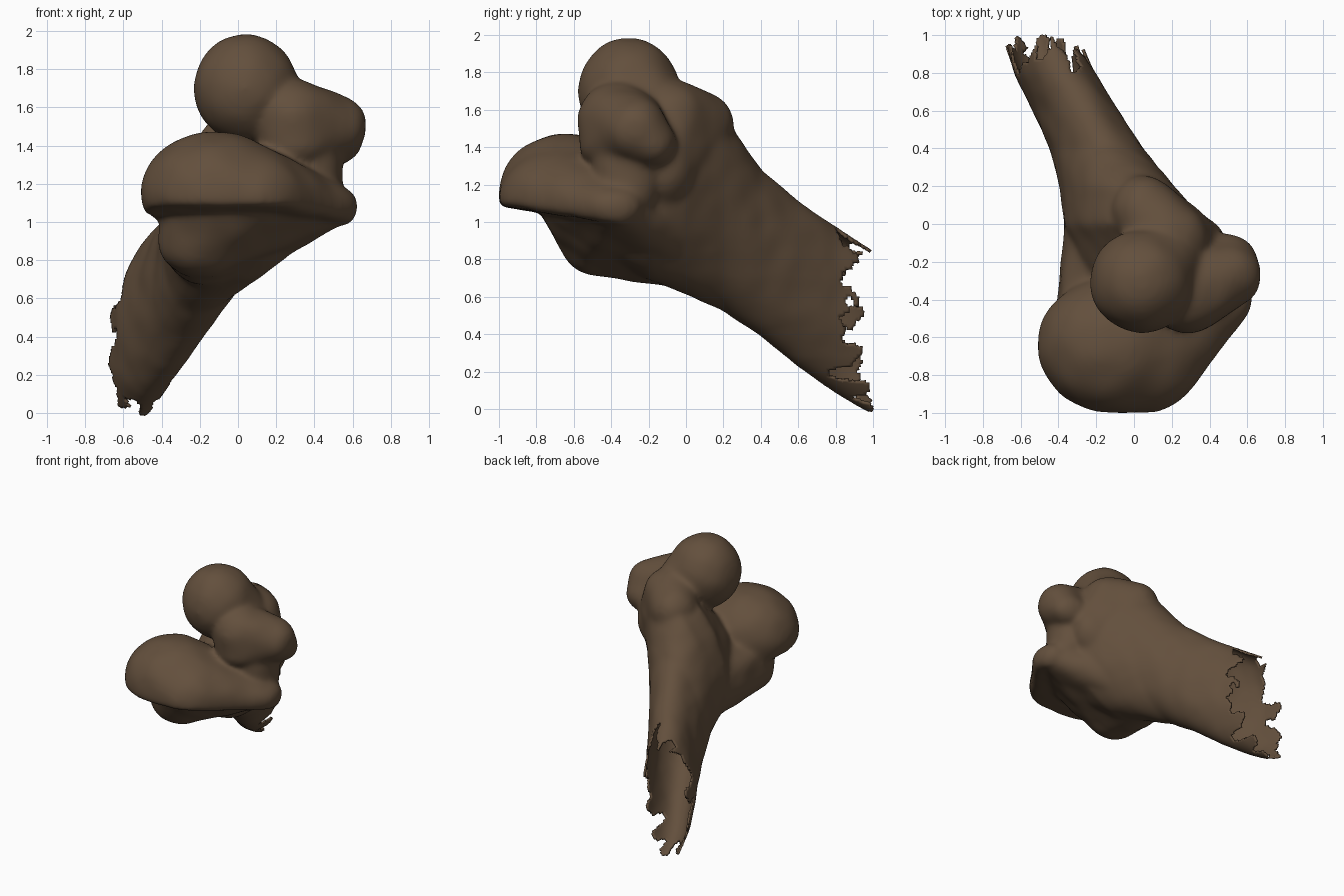
import bpy
import bmesh
from math import sin, cos, atan2, pi, exp
from mathutils import Matrix, noise

default_cube = bpy.data.objects.get("Cube")
if default_cube:
    bpy.data.objects.remove(default_cube, do_unlink=True)

bone_brown = bpy.data.materials.new("bone_brown")
bone_colour = (0.125, 0.079, 0.046, 1)
bone_brown.use_nodes = True
bone_brown.diffuse_color = bone_colour
shader = next(n for n in bone_brown.node_tree.nodes if n.type == "BSDF_PRINCIPLED")
shader.inputs["Base Color"].default_value = bone_colour
shader.inputs["Roughness"].default_value = 0.8

# Shaft sections along y: y, centre x, radius x, centre z, radius z
shaft_sections = [
    (1.06, -.52, .20, .37, .44),
    (.95, -.48, .20, .44, .44),
    (.80, -.42, .21, .53, .45),
    (.60, -.31, .215, .67, .445),
    (.40, -.20, .235, .835, .45),
    (.20, -.09, .28, 1.05, .53),
    (0, .01, .355, 1.15, .54),
    (-.20, .08, .36, 1.11, .42),
    (-.40, .08, .28, 1.08, .28),
]

# Joint masses: each is the skin stretched over some ellipsoids (centre, radii)
masses = {
    "upper_head": [
        ((.04, -.305, 1.70), (.275, .272, .285)),
        ((.14, -.20, 1.62), (.22, .20, .20)),
    ],
    "upper_lobe": [
        ((.28, -.36, 1.56), (.22, .22, .19)),
        ((.50, -.27, 1.50), (.175, .17, .17)),
        ((.48, -.18, 1.42), (.17, .13, .13)),
        ((.30, -.38, 1.42), (.20, .19, .15)),
    ],
    "rear_ridge": [
        ((.17, -.08, 1.58), (.22, .20, .18)),
        ((.05, .08, 1.52), (.17, .18, .18)),
        ((.25, -.12, 1.30), (.24, .19, .25)),
    ],
    "side_web": [
        ((.37, -.29, 1.36), (.18, .21, .20)),
        ((.41, -.32, 1.12), (.14, .16, .10)),
    ],
    "under_body": [
        ((-.20, -.49, .895), (.22, .18, .18)),
        ((-.03, -.54, 1.09), (.37, .26, .10)),
        ((.48, -.34, 1.06), (.10, .12, .09)),
        ((-.10, -.20, .96), (.25, .20, .25)),
        ((-.12, .05, .89), (.24, .18, .26)),
    ],
}

# Wide lower joint surface with a flat underside
condyle = [
    ((-.12, -.64, 1.15), (.39, .36, .325)),
    ((.07, -.67, 1.13), (.30, .33, .26)),
    ((.52, -.38, 1.08), (.11, .15, .11)),
]


def add_loft(bm, sections, sides=40):
    """Skin a row of elliptical rings that lean sideways near the joint."""
    rings = []
    for y, cx, rx, cz, rz in sections:
        lean = 0.25 - 0.15 * max(y, 0)
        ring = []
        for i in range(sides):
            a = 2 * pi * i / sides
            x = cx + rx * cos(a) + lean * rz * sin(a)
            ring.append(bm.verts.new((x, y, cz + rz * sin(a))))
        rings.append(ring)
    for near, far in zip(rings, rings[1:]):
        for i in range(sides):
            j = (i + 1) % sides
            bm.faces.new((near[i], near[j], far[j], far[i]))
    bm.faces.new(rings[0])
    bm.faces.new(rings[-1])


def add_hull(bm, ellipsoids, floor=None):
    """Stretch a skin over ellipsoids, flattened below a sloping floor."""
    part = bmesh.new()
    for centre, radii in ellipsoids:
        place = Matrix.Translation(centre) @ Matrix.Diagonal((*radii, 1))
        bmesh.ops.create_icosphere(part, subdivisions=4, radius=1, matrix=place)
    if floor:
        for v in part.verts:
            v.co.z = max(v.co.z, floor - 0.2 * max(v.co.y + 0.85, 0))
    bmesh.ops.delete(part, geom=part.edges[:], context="EDGES_FACES")
    bmesh.ops.convex_hull(part, input=part.verts[:])
    loose = [v for v in part.verts if not v.link_faces]
    bmesh.ops.delete(part, geom=loose, context="VERTS")
    skin = bpy.data.meshes.new("skin")
    part.to_mesh(skin)
    part.free()
    bm.from_mesh(skin)
    bpy.data.meshes.remove(skin)


def break_line(x, z):
    """Depth in y at which the broken wall stops, around the shaft."""
    a = atan2((z - .44) / .43, (x + .48) / .21)
    edge = .91 + .04 * sin(5 * a + 1) + .04 * sin(11 * a)
    for place, width, depth in ((.1, .2, .15), (2.5, .3, .14), (-.7, .15, .12)):
        edge -= depth * exp(-((a - place) / width) ** 2)
    # tongue left standing at the bottom
    edge += .1 * exp(-((a + pi / 2) / .2) ** 2)
    return edge


# Rough solid
bm = bmesh.new()
add_loft(bm, shaft_sections)
for ellipsoids in masses.values():
    add_hull(bm, ellipsoids)
add_hull(bm, condyle, floor=1.085)
bmesh.ops.recalc_face_normals(bm, faces=bm.faces)
mesh = bpy.data.meshes.new("bone")
bm.to_mesh(mesh)
bm.free()
bone = bpy.data.objects.new("bone", mesh)
bpy.context.collection.objects.link(bone)

# Fuse and soften into one skin
fuse = bone.modifiers.new("fuse", "REMESH")
fuse.mode = "VOXEL"
fuse.voxel_size = 0.018
soften = bone.modifiers.new("soften", "SMOOTH")
soften.factor = 0.5
soften.iterations = 14
graph = bpy.context.evaluated_depsgraph_get()
fused = bpy.data.meshes.new_from_object(bone.evaluated_get(graph))
bone.modifiers.clear()
bone.data = fused
bpy.data.meshes.remove(mesh)
fused.name = "bone"

# Uneven surface and splintered open end
bm = bmesh.new()
bm.from_mesh(fused)
bm.normal_update()
for v in bm.verts:
    v.co += v.normal * noise.noise(v.co * 7) * 0.006
lost = []
for f in bm.faces:
    c = f.calc_center_median()
    limit = break_line(c.x, c.z) + noise.noise(c * 14) * 0.09
    if c.y > min(limit, 0.99):
        lost.append(f)
bmesh.ops.delete(bm, geom=lost, context="FACES")
for f in bm.faces:
    f.smooth = True
    f.material_index = 0
bm.to_mesh(fused)
bm.free()
fused.materials.clear()
fused.materials.append(bone_brown)

# Thin wall
wall = bone.modifiers.new("wall", "SOLIDIFY")
wall.thickness = 0.015
wall.offset = -1
